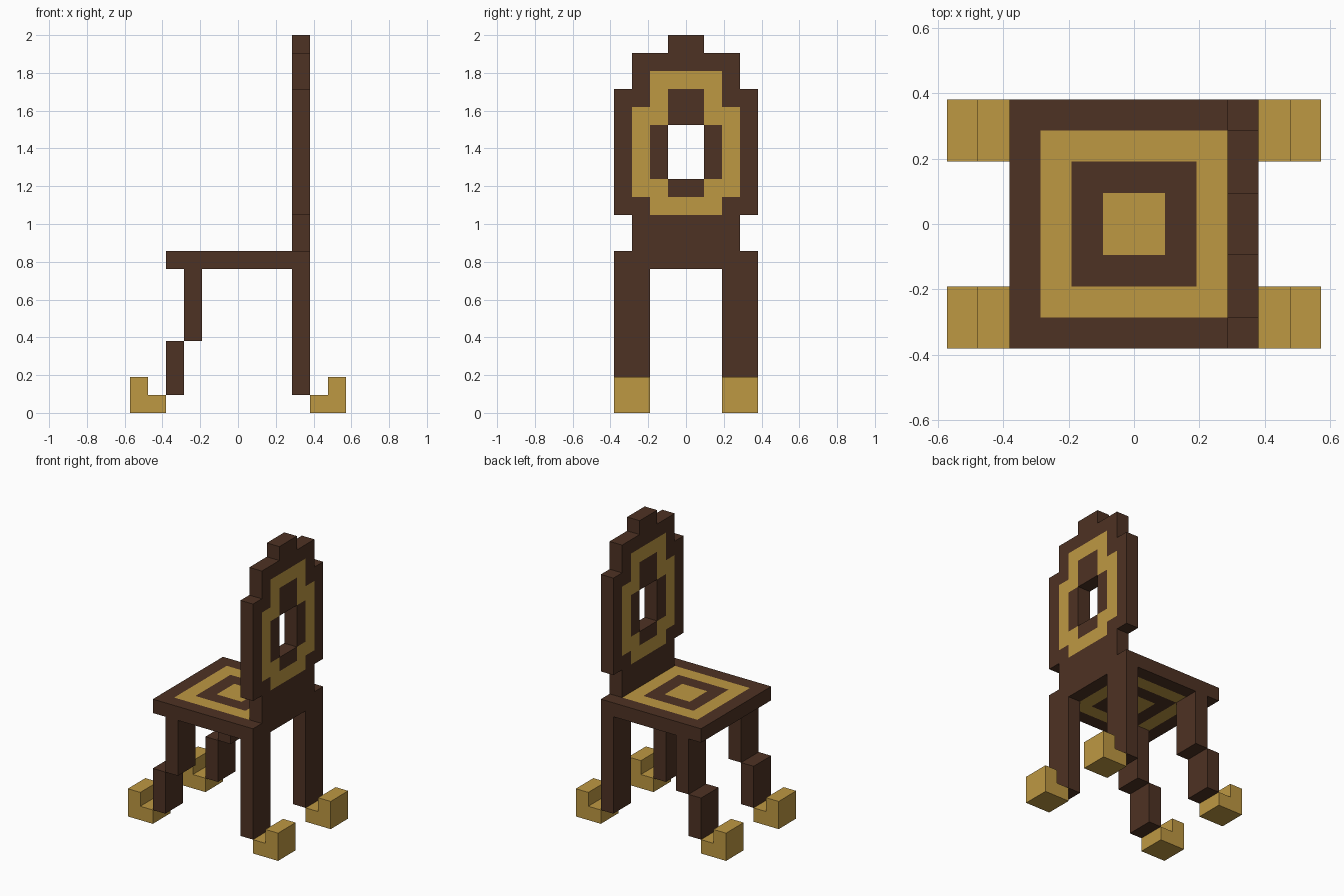
import bpy, bmesh

if "Cube" in bpy.data.objects:
    bpy.data.objects.remove(bpy.data.objects["Cube"])

U = 2 / 21  # one block; the chair is 21 blocks tall


def material(name, rgb):
    m = bpy.data.materials.new(name)
    m.diffuse_color = (*rgb, 1)
    m.use_nodes = True
    m.node_tree.nodes["Principled BSDF"].inputs["Base Color"].default_value = m.diffuse_color
    return m


BROWN = material("dark brown wood", (0.076, 0.032, 0.017))
GOLD = material("gold", (0.515, 0.314, 0.055))


def make_object(name, bm, mats):
    bmesh.ops.recalc_face_normals(bm, faces=bm.faces)
    me = bpy.data.meshes.new(name)
    bm.to_mesh(me)
    bm.free()
    for m in mats:
        me.materials.append(m)
    ob = bpy.data.objects.new(name, me)
    bpy.context.collection.objects.link(ob)
    return ob


def panel(name, a_range, b_range, shape, is_gold, place):
    """One-block-thick panel of tiles; gold inlay chosen by a rule on tile centres."""
    bm = bmesh.new()
    for a in a_range:
        for b in b_range:
            if shape(a + .5, b + .5):
                corners = [(a, b), (a + 1, b), (a + 1, b + 1), (a, b + 1)]
                f = bm.faces.new([bm.verts.new([c * U for c in place(*p)]) for p in corners])
                f.material_index = int(is_gold(a + .5, b + .5))
    bmesh.ops.remove_doubles(bm, verts=bm.verts, dist=U / 100)
    ob = make_object(name, bm, [BROWN, GOLD])
    mod = ob.modifiers.new("thickness", 'SOLIDIFY')
    mod.thickness, mod.offset = U, 0
    return ob


def side_profile(name, points, mat, mirror_x=False):
    """Side outline (x, z) extruded over y 2..4 blocks, mirrored to the other side."""
    bm = bmesh.new()
    near = [bm.verts.new((x * U, 2 * U, z * U)) for x, z in points]
    far = [bm.verts.new((x * U, 4 * U, z * U)) for x, z in points]
    bm.faces.new(near)
    bm.faces.new(far[::-1])
    n = len(points)
    for i in range(n):
        j = (i + 1) % n
        bm.faces.new((near[i], far[i], far[j], near[j]))
    ob = make_object(name, bm, [mat])
    mod = ob.modifiers.new("mirror", 'MIRROR')
    mod.use_axis = (mirror_x, True, False)
    mod.use_mirror_merge = False
    return ob


def rect(x0, x1, z0, z1):
    return [(x0, z0), (x1, z0), (x1, z1), (x0, z1)]


def inside(y, z, *boxes):
    """True if the tile lies in any (half width, bottom, top) box."""
    return any(abs(y) < w and lo < z < hi for w, lo, hi in boxes)


# Seat with concentric square inlay on both faces
panel("seat", range(-4, 4), range(-4, 4),
      lambda x, y: True,
      lambda x, y: int(max(abs(x), abs(y))) in (0, 2),
      lambda a, b: (a, b, 8.5))

# Backrest with stepped outline, central opening and gold ring
panel("backrest", range(-4, 4), range(9, 21),
      lambda y, z: inside(y, z, (3, 9, 20), (4, 11, 18), (1, 20, 21))
      and not inside(y, z, (1, 13, 16)),
      lambda y, z: inside(y, z, (2, 11, 19), (3, 12, 17))
      and not inside(y, z, (1, 12, 18), (2, 13, 16)),
      lambda a, b: (3.5, a, b))

# Legs: straight at the backrest, stepped at the other end
side_profile("back_leg", rect(3, 4, 1, 8), BROWN)
side_profile("front_leg_upper", rect(-3, -2, 4, 8), BROWN)
side_profile("front_leg_lower", rect(-4, -3, 1, 4), BROWN)

# Upturned gold feet on all four corners
side_profile("foot", [(4, 0), (6, 0), (6, 2), (5, 2), (5, 1), (4, 1)], GOLD, mirror_x=True)
